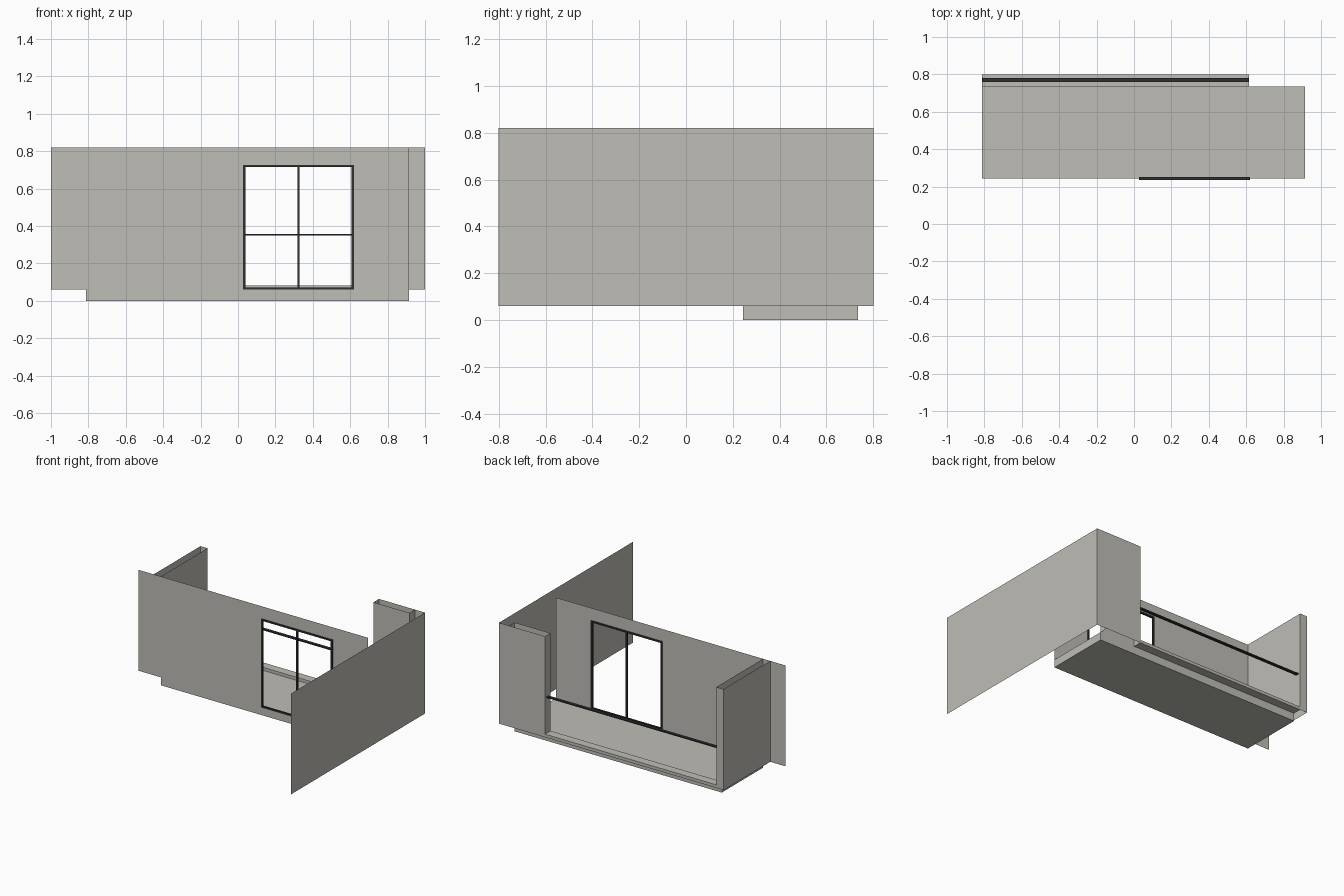
import bpy
import bmesh

cube = bpy.data.objects.get("Cube")
if cube:
    bpy.data.objects.remove(cube, do_unlink=True)


def material(name, colour):
    mat = bpy.data.materials.new(name)
    mat.use_nodes = True
    mat.diffuse_color = colour
    mat.node_tree.nodes["Principled BSDF"].inputs["Base Color"].default_value = colour
    return mat


plaster = material("warm_grey_plaster", (0.52, 0.51, 0.47, 1))
metal = material("dark_metal", (0.03, 0.03, 0.03, 1))


def finish(name, bm, mat):
    bmesh.ops.remove_doubles(bm, verts=bm.verts, dist=0.0001)
    mesh = bpy.data.meshes.new(name)
    bm.to_mesh(mesh)
    bm.free()
    mesh.materials.append(mat)
    obj = bpy.data.objects.new(name, mesh)
    bpy.context.collection.objects.link(obj)


def add_box(bm, x, y, z):
    verts = bmesh.ops.create_cube(bm, size=1)["verts"]
    for v in verts:
        v.co = [a + (c + 0.5) * (b - a) for c, (a, b) in zip(v.co, (x, y, z))]


def boxes(name, mat, *spans):
    bm = bmesh.new()
    for span in spans:
        add_box(bm, *span)
    finish(name, bm, mat)


def add_sheet(bm, start, end, z):
    """Upright sheet standing on the plan line from start to end."""
    corners = [(*start, z[0]), (*end, z[0]), (*end, z[1]), (*start, z[1])]
    bm.faces.new([bm.verts.new(c) for c in corners])


def sheet_walls(name, path, z):
    bm = bmesh.new()
    for start, end in zip(path, path[1:]):
        add_sheet(bm, start, end, z)
    finish(name, bm, plaster)


FLOOR, TOP = 0.06, 0.82
FACADE, INNER, OUTER = 0.243, 0.735, 0.8
LEFT, RIGHT, PIER = -0.813, 0.915, 0.615
WIN_A, WIN_B, WIN_TOP = 0.027, 0.62, 0.727
HEIGHT = (FLOOR, TOP)

# Facade sheet with the door opening left free
bm = bmesh.new()
for a, b, low in ((-1, WIN_A, FLOOR), (WIN_A, WIN_B, WIN_TOP), (WIN_B, RIGHT, FLOOR)):
    add_sheet(bm, (a, FACADE), (b, FACADE), (low, TOP))
finish("facade_wall", bm, plaster)

# Long side wall turning into the pier, and the open-topped divider
sheet_walls("side_wall_and_pier",
            [(1, -OUTER), (1, OUTER), (PIER, OUTER), (PIER, INNER),
             (RIGHT, INNER), (RIGHT, OUTER)], HEIGHT)
sheet_walls("divider_wall",
            [(LEFT, FACADE), (LEFT, OUTER), (LEFT - 0.06, OUTER),
             (LEFT - 0.06, FACADE)], HEIGHT)

# Balcony floor and its low curb
boxes("balcony_slab", plaster, ((LEFT, RIGHT), (FACADE, INNER), (0, FLOOR)))
boxes("balcony_curb", plaster, ((LEFT, PIER), (INNER, OUTER), (FLOOR, 0.083)))

# Handrail
boxes("handrail", metal, ((LEFT, PIER), (0.758, 0.78), (0.349, 0.358)))

# Door frame with a central mullion
bar, depth = 0.012, (0.236, 0.25)
mid = (WIN_A + WIN_B) / 2
boxes("door_frame", metal,
      ((WIN_A, WIN_A + bar), depth, (FLOOR, WIN_TOP)),
      ((WIN_B - bar, WIN_B), depth, (FLOOR, WIN_TOP)),
      ((mid - bar / 2, mid + bar / 2), depth, (FLOOR + bar, WIN_TOP - bar)),
      ((WIN_A + bar, WIN_B - bar), depth, (FLOOR, FLOOR + bar)),
      ((WIN_A + bar, WIN_B - bar), depth, (WIN_TOP - bar, WIN_TOP)))
